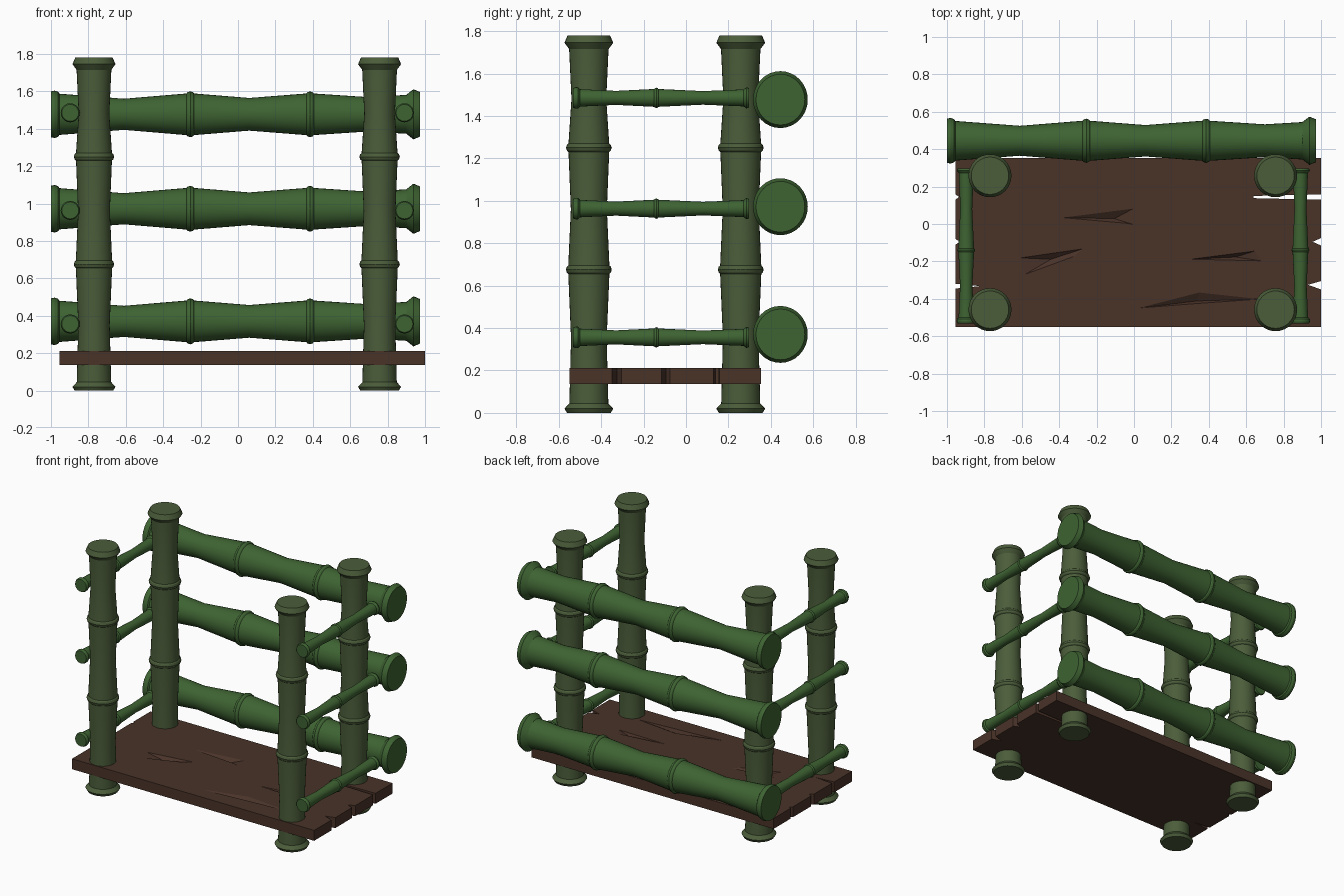
import bpy, bmesh, math
from mathutils import Matrix, Vector

if "Cube" in bpy.data.objects:
    bpy.data.objects.remove(bpy.data.objects["Cube"])


def material(name, rgb):
    m = bpy.data.materials.new(name)
    m.diffuse_color = (*rgb, 1)
    m.use_nodes = True
    m.node_tree.nodes["Principled BSDF"].inputs["Base Color"].default_value = m.diffuse_color
    return m


OLIVE = material("olive_bamboo", (0.07, 0.109, 0.042))
GREEN = material("green_bamboo", (0.048, 0.125, 0.032))
BROWN = material("dark_wood", (0.067, 0.033, 0.022))


def finish(bm, name, mat, angle=None):
    bmesh.ops.recalc_face_normals(bm, faces=bm.faces[:])
    me = bpy.data.meshes.new(name)
    bm.to_mesh(me)
    bm.free()
    ob = bpy.data.objects.new(name, me)
    bpy.context.collection.objects.link(ob)
    me.materials.append(mat)
    if angle:
        bpy.ops.object.select_all(action='DESELECT')
        ob.select_set(True)
        bpy.context.view_layer.objects.active = ob
        bpy.ops.object.shade_smooth_by_angle(angle=math.radians(angle))
    return ob


def culm(name, profile, mat, matrix, sides=32):
    """Capped bamboo stem: (distance, radius) profile turned about local z."""
    bm = bmesh.new()
    rings = [[bm.verts.new((r * math.cos(2 * math.pi * i / sides),
                            r * math.sin(2 * math.pi * i / sides), t))
              for i in range(sides)] for t, r in profile]
    for a, b in zip(rings, rings[1:]):
        for i in range(sides):
            j = (i + 1) % sides
            bm.faces.new((a[i], a[j], b[j], b[i]))
    bm.faces.new(rings[0])
    bm.faces.new(rings[-1])
    bm.transform(matrix)
    return finish(bm, name, mat, 25)


def node(t, r, lip, w):
    """Raised joint ring around a stem."""
    return [(t - w, r), (t - w * 0.7, r + lip * 0.6), (t, r + lip),
            (t + w * 0.7, r + lip * 0.6), (t + w, r)]


# Upright posts
post = ([(0, 0.103), (0.02, 0.115), (0.045, 0.092), (0.35, 0.084)]
        + node(0.675, 0.097, 0.011, 0.02) + [(0.96, 0.085)]
        + node(1.25, 0.096, 0.012, 0.02)
        + [(1.48, 0.082), (1.715, 0.093), (1.745, 0.115), (1.78, 0.1)])
for side, x in (("left", -0.77), ("right", 0.757)):
    for end, y in (("front", -0.458), ("back", 0.258)):
        culm(f"{end}_{side}_post", post, OLIVE, Matrix.Translation((x, y, 0)))

# Thick back rails along x
back = ([(-1.0, 0.118), (-0.98, 0.122), (-0.962, 0.116), (-0.955, 0.106), (-0.61, 0.08)]
        + node(-0.255, 0.107, 0.011, 0.02) + [(0.06, 0.084)]
        + node(0.385, 0.107, 0.011, 0.02)
        + [(0.7, 0.088), (0.9, 0.1), (0.938, 0.129), (0.972, 0.115)])
along_x = Matrix.Rotation(math.pi / 2, 4, 'Y')
for i, z in enumerate((0.37, 0.972, 1.477)):
    m = Matrix.Translation((0, 0.445, z)) @ Matrix.Diagonal((1, 1, 1.04, 1)) @ along_x
    culm(f"back_rail_{i + 1}", back, GREEN, m)

# Thin side rails along y
thin = ([(-0.533, 0.045), (-0.52, 0.051), (-0.508, 0.05), (-0.5, 0.041), (-0.33, 0.033)]
        + node(-0.14, 0.042, 0.006, 0.01)
        + [(0.08, 0.032), (0.272, 0.04), (0.285, 0.05), (0.297, 0.046)])
along_y = Matrix.Rotation(-math.pi / 2, 4, 'X')
for side, x in (("left", -0.897), ("right", 0.89)):
    for i, z in enumerate((0.356, 0.963, 1.485)):
        culm(f"{side}_rail_{i + 1}", thin, GREEN,
             Matrix.Translation((x, 0, z)) @ along_y, 20)

# Plank deck with split ends
outline = [(-0.955, -0.55), (1, -0.55), (1, -0.35), (0.93, -0.325), (1, -0.305),
           (1, -0.115), (0.955, -0.095), (1, -0.075), (1, 0.13), (0.64, 0.138),
           (0.64, 0.15), (1, 0.158), (1, 0.354), (-0.955, 0.354), (-0.955, 0.158),
           (-0.935, 0.145), (-0.955, 0.13), (-0.955, -0.08), (-0.93, -0.095),
           (-0.955, -0.11), (-0.955, -0.32), (-0.82, -0.332), (-0.955, -0.345)]
bm = bmesh.new()
face = bm.faces.new([bm.verts.new((x, y, 0.136)) for x, y in outline])
top = bmesh.ops.extrude_face_region(bm, geom=[face])["geom"]
bmesh.ops.translate(bm, vec=(0, 0, 0.076),
                    verts=[v for v in top if isinstance(v, bmesh.types.BMVert)])
deck = finish(bm, "deck", BROWN)

# Shallow cracks carved into the deck top
cracks = [[(-0.42, 0.035), (-0.03, 0.0), (0.02, -0.01), (0.01, 0.09)],
          [(-0.63, -0.18), (-0.25, -0.125), (-0.3, -0.17), (-0.6, -0.28)],
          [(0.27, -0.19), (0.66, -0.14), (0.7, -0.2)],
          [(-0.02, -0.455), (0.3, -0.43), (0.72, -0.4), (0.35, -0.36)]]
bm = bmesh.new()
for pts in cracks:
    c = sum((Vector(p) for p in pts), Vector((0, 0))) / len(pts)
    lid = [bm.verts.new((x, y, 0.216)) for x, y in pts]
    tip = bm.verts.new((c.x, c.y, 0.185))
    bm.faces.new(lid)
    for a, b in zip(lid, lid[1:] + lid[:1]):
        bm.faces.new((a, b, tip))
cutter = finish(bm, "crack_cutter", BROWN)
cutter.hide_render = True
mod = deck.modifiers.new("cracks", 'BOOLEAN')
mod.operation = 'DIFFERENCE'
mod.solver = 'EXACT'
mod.object = cutter
bpy.context.view_layer.objects.active = deck
bpy.ops.object.modifier_apply(modifier=mod.name)
bpy.data.objects.remove(cutter)
